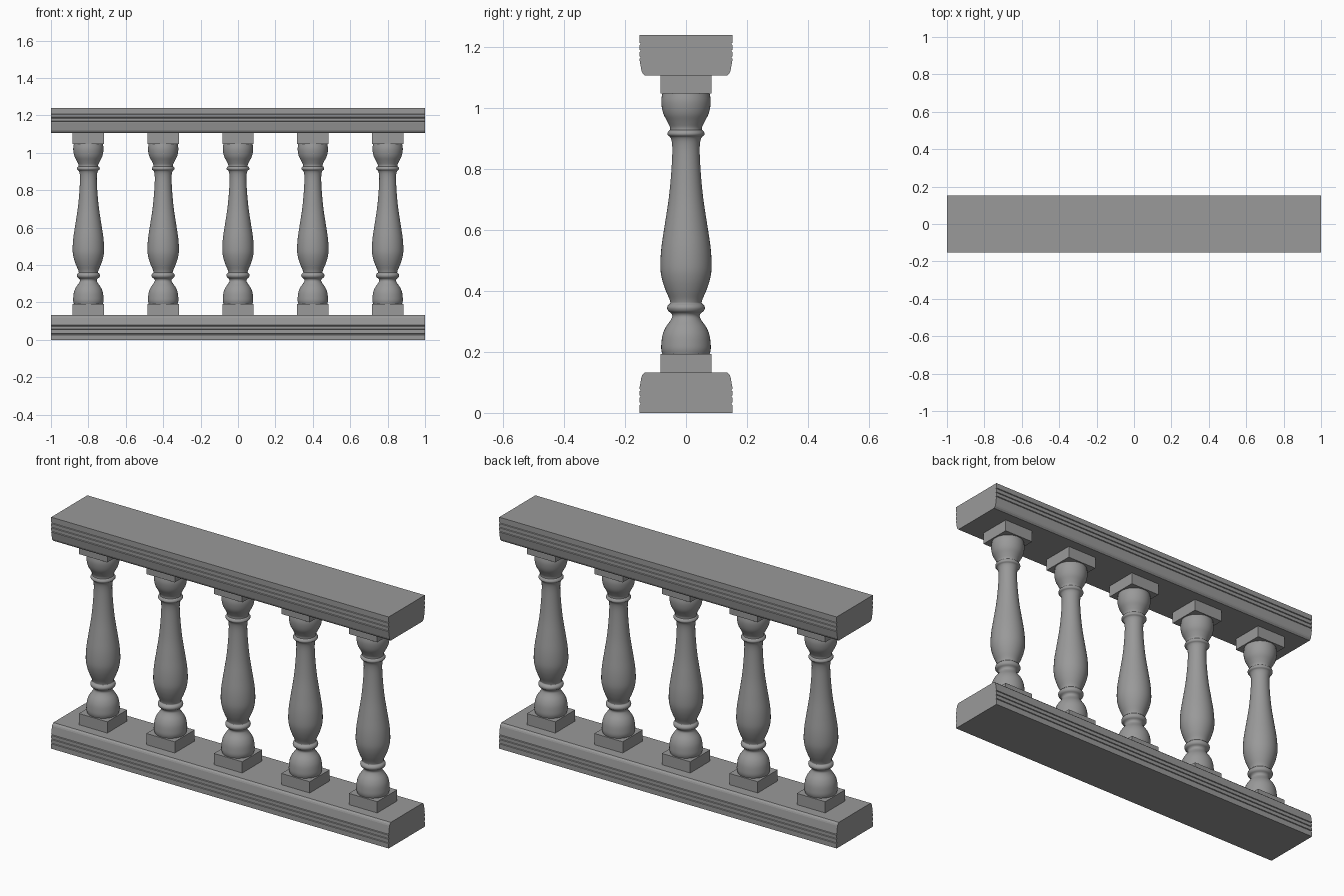
import bpy, bmesh, math
from mathutils import Matrix

if "Cube" in bpy.data.objects:
    bpy.data.objects.remove(bpy.data.objects["Cube"])

HEIGHT, RAIL_H, PLINTH_H, PLINTH_W = 1.24, 0.133, 0.06, 0.168

# Dark grey stone
stone = bpy.data.materials.new("dark_stone")
stone.diffuse_color = (0.32, 0.32, 0.32, 1)
stone.use_nodes = True
stone.node_tree.nodes["Principled BSDF"].inputs["Base Color"].default_value = stone.diffuse_color


def finish(bm, name):
    bmesh.ops.recalc_face_normals(bm, faces=bm.faces)
    mesh = bpy.data.meshes.new(name)
    bm.to_mesh(mesh)
    bm.free()
    mesh.materials.append(stone)
    return mesh


def place(name, mesh, loc=(0, 0, 0)):
    ob = bpy.data.objects.new(name, mesh)
    ob.location = loc
    bpy.context.collection.objects.link(ob)
    return ob


def smooth_curve(pts, steps=4):
    """Catmull-Rom curve through the profile points."""
    out = []
    p = [pts[0]] + pts + [pts[-1]]
    for a, b, c, d in zip(p, p[1:], p[2:], p[3:]):
        for i in range(steps):
            t = i / steps
            out.append(tuple(0.5 * (2 * q + (r - o) * t + (2 * o - 5 * q + 4 * r - s) * t * t
                                    + (3 * q - o - 3 * r + s) * t ** 3)
                             for o, q, r, s in zip(a, b, c, d)))
    return out + [pts[-1]]


# Rails: half section with three grooves, mirrored in y and extruded along x
half = [(0.153, 0)]
for z in (0.030, 0.053, 0.075):
    half += [(0.153, z - 0.004), (0.149, z - 0.002), (0.149, z + 0.002), (0.153, z + 0.004)]
half += [(0.146, 0.118), (0.143, 0.125), (0.135, RAIL_H)]
section = half + [(-y, z) for y, z in reversed(half)]


def rail(name, flip):
    bm = bmesh.new()
    face = bm.faces.new([bm.verts.new((-1, y, HEIGHT - z if flip else z)) for y, z in section])
    ext = bmesh.ops.extrude_face_region(bm, geom=[face], use_keep_orig=True)
    bmesh.ops.translate(bm, vec=(2, 0, 0),
                        verts=[v for v in ext["geom"] if isinstance(v, bmesh.types.BMVert)])
    place(name, finish(bm, name))


rail("bottom_rail", False)
rail("top_rail", True)

# Plinth block shared by both ends of every baluster
bm = bmesh.new()
bmesh.ops.create_cube(bm, size=1, matrix=Matrix.Diagonal((PLINTH_W, PLINTH_W, PLINTH_H, 1)))
plinth = finish(bm, "plinth")

# Turned baluster: ball foot with lower ring, vase body with upper ring, rounded cap
parts = [
    [(0.077, 0.192), (0.081, 0.207), (0.081, 0.225), (0.077, 0.255), (0.067, 0.28),
     (0.051, 0.303), (0.045, 0.316), (0.048, 0.326), (0.058, 0.334), (0.062, 0.344),
     (0.059, 0.353), (0.052, 0.359)],
    [(0.051, 0.361), (0.055, 0.375), (0.068, 0.405), (0.079, 0.440), (0.084, 0.478),
     (0.081, 0.54), (0.070, 0.615), (0.057, 0.70), (0.049, 0.78), (0.045, 0.85),
     (0.046, 0.885), (0.051, 0.903), (0.059, 0.910), (0.061, 0.917), (0.057, 0.925)],
    [(0.052, 0.928), (0.053, 0.938), (0.062, 0.957), (0.073, 0.978), (0.079, 1.0),
     (0.081, 1.025), (0.077, 1.051)],
]
profile = [p for part in parts for p in smooth_curve(part)]
bm = bmesh.new()
verts = [bm.verts.new((r, 0, z)) for r, z in profile]
edges = [bm.edges.new(pair) for pair in zip(verts, verts[1:])]
bmesh.ops.spin(bm, geom=verts + edges, cent=(0, 0, 0), axis=(0, 0, 1),
               angle=math.tau, steps=40, use_merge=True)
bmesh.ops.remove_doubles(bm, verts=bm.verts, dist=1e-5)
baluster = finish(bm, "baluster")

# Five evenly spaced balusters, each between two plinths
for i in range(5):
    x = -0.8 + 0.4 * i
    place(f"lower_plinth_{i + 1}", plinth, (x, 0, RAIL_H + PLINTH_H / 2))
    place(f"upper_plinth_{i + 1}", plinth, (x, 0, HEIGHT - RAIL_H - PLINTH_H / 2))
    ob = place(f"baluster_{i + 1}", baluster, (x, 0, 0))

# Smooth the turned surface, keeping ring creases sharp
bpy.context.view_layer.objects.active = ob
ob.select_set(True)
bpy.ops.object.shade_smooth_by_angle(angle=math.radians(40))
